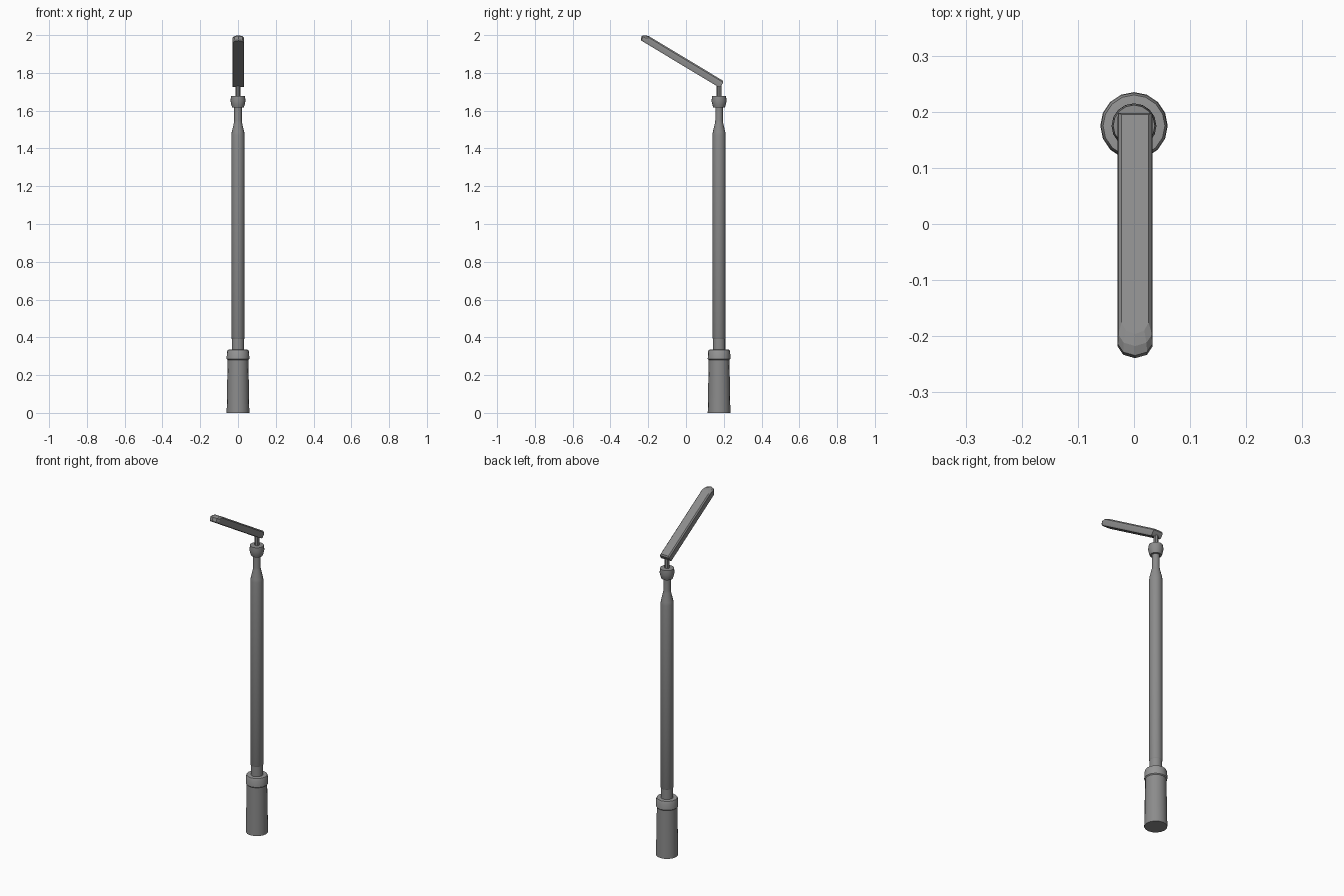
import bpy, bmesh, math

if "Cube" in bpy.data.objects:
    bpy.data.objects.remove(bpy.data.objects["Cube"])

POLE_Y = 0.175
SIDES = 16


def grey(name, v):
    m = bpy.data.materials.new(name)
    m.diffuse_color = (v, v, v, 1)
    m.use_nodes = True
    m.node_tree.nodes["Principled BSDF"].inputs["Base Color"].default_value = m.diffuse_color
    return m


DARK = grey("dark_metal", 0.26)
LIGHTER = grey("collar_metal", 0.31)


def loft(name, rings, mat=DARK):
    """Skin closed rings of equal length and cap both ends."""
    bm = bmesh.new()
    loops = [[bm.verts.new(p) for p in ring] for ring in rings]
    n = len(loops[0])
    for a, b in zip(loops, loops[1:]):
        for i in range(n):
            j = (i + 1) % n
            bm.faces.new((a[i], a[j], b[j], b[i]))
    bm.faces.new(loops[0][::-1])
    bm.faces.new(loops[-1])
    bmesh.ops.recalc_face_normals(bm, faces=bm.faces[:])
    mesh = bpy.data.meshes.new(name)
    bm.to_mesh(mesh)
    bm.free()
    mesh.materials.append(mat)
    ob = bpy.data.objects.new(name, mesh)
    bpy.context.collection.objects.link(ob)
    return ob


def lathe(name, profile, sides=SIDES, mat=DARK):
    """Turned part around the pole axis from (radius, height) pairs."""
    rings = []
    for r, z in profile:
        angles = [2 * math.pi * i / sides for i in range(sides)]
        rings.append([(r * math.cos(a), POLE_Y + r * math.sin(a), z) for a in angles])
    ob = loft(name, rings, mat)
    bpy.ops.object.select_all(action='DESELECT')
    ob.select_set(True)
    bpy.context.view_layer.objects.active = ob
    bpy.ops.object.shade_smooth_by_angle(angle=math.radians(28))
    return ob


# Turned column parts
lathe("base", [(0.060, 0), (0.055, 0.285)])
lathe("base_collar", [(0.055, 0.28), (0.060, 0.285), (0.059, 0.322),
                      (0.055, 0.334), (0.042, 0.335)], mat=LIGHTER)
lathe("lower_neck", [(0.033, 0.33), (0.033, 0.40)])
lathe("pole", [(0.033, 0.392), (0.035, 0.396), (0.035, 1.47), (0.033, 1.487),
               (0.021, 1.537), (0.020, 1.55), (0.020, 1.63)])
lathe("top_collar", [(0.031, 1.618), (0.035, 1.63), (0.040, 1.652),
                     (0.037, 1.677), (0.024, 1.678)])
lathe("stem", [(0.013, 1.67), (0.013, 1.752)], 8)

# Tilted lamp head: stacked outlines, square heel and rounded tip
TILT = math.radians(31)
C, S = math.cos(TILT), math.sin(TILT)


def outline(heel, tip, half, v):
    flat = [(-half, heel), (-half, tip - 0.024), (-half * 0.68, tip - 0.007), (0, tip),
            (half * 0.68, tip - 0.007), (half, tip - 0.024), (half, heel)]
    return [(x + 0.002, 0.178 - u * C + v * S, 1.725 + u * S + v * C) for x, u in flat]


loft("lamp_head", [
    outline(0.004, 0.482, 0.029, -0.003),
    outline(-0.002, 0.489, 0.031, 0.004),
    outline(-0.004, 0.493, 0.031, 0.020),
    outline(-0.004, 0.480, 0.030, 0.031),
    outline(0.003, 0.459, 0.024, 0.038),
])
